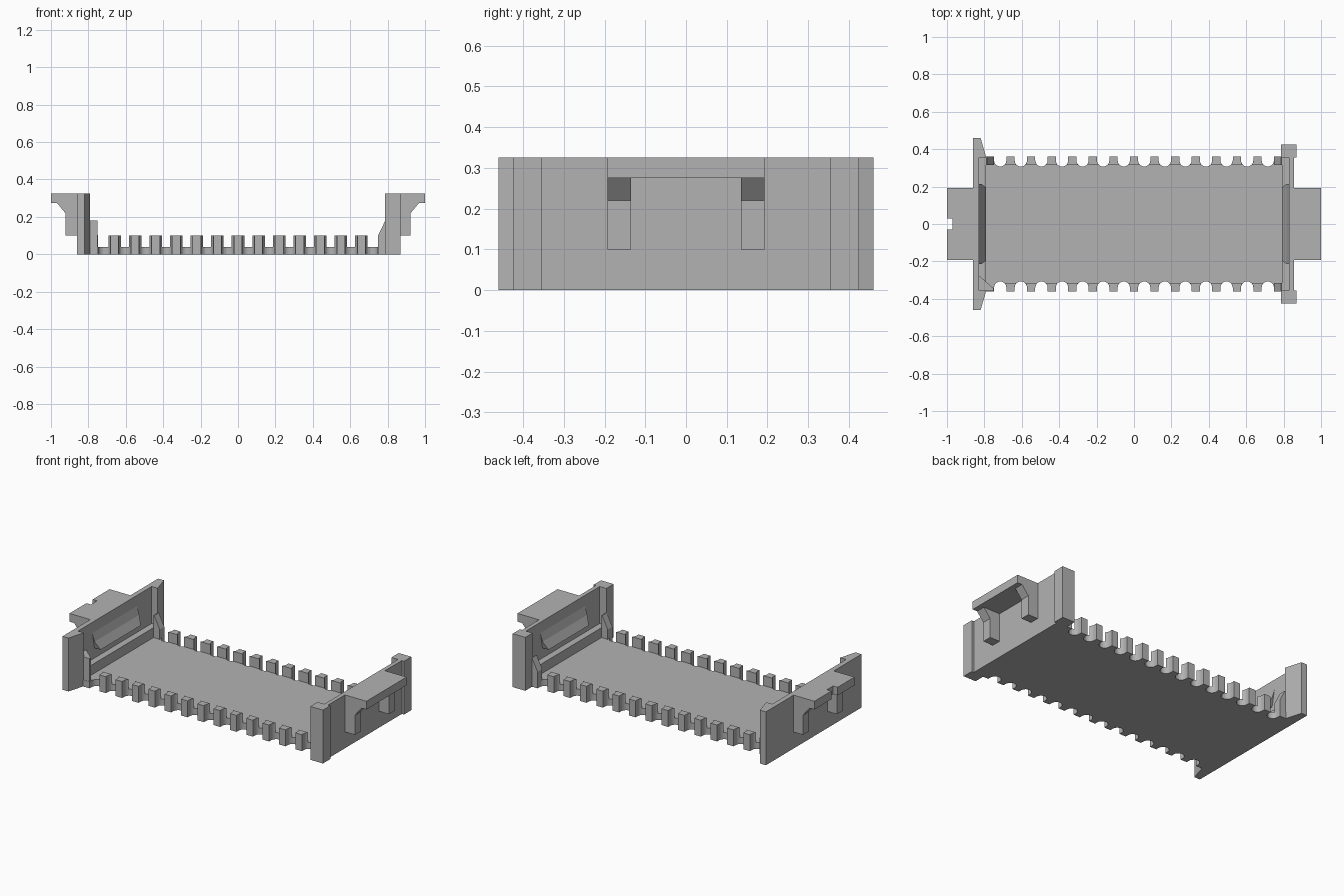
import bpy, bmesh, math
from mathutils import Vector

if "Cube" in bpy.data.objects:
    bpy.data.objects.remove(bpy.data.objects["Cube"])

grey = bpy.data.materials.new("plain grey")
grey.use_nodes = True
grey.diffuse_color = (0.45, 0.45, 0.45, 1)
grey.node_tree.nodes["Principled BSDF"].inputs["Base Color"].default_value = (0.45, 0.45, 0.45, 1)


def prism(name, pts, lo, hi, axis="z"):
    """Extrude an outline: (x, y) along z, or (x, z) along y."""
    bm = bmesh.new()
    place = (lambda a, b: (a, b, lo)) if axis == "z" else (lambda a, b: (a, lo, b))
    face = bm.faces.new([bm.verts.new(place(a, b)) for a, b in pts])
    ext = bmesh.ops.extrude_face_region(bm, geom=[face])
    step = Vector((0, 0, hi - lo)) if axis == "z" else Vector((0, hi - lo, 0))
    bmesh.ops.translate(bm, vec=step, verts=[v for v in ext["geom"] if isinstance(v, bmesh.types.BMVert)])
    bmesh.ops.recalc_face_normals(bm, faces=bm.faces)
    mesh = bpy.data.meshes.new(name)
    bm.to_mesh(mesh)
    bm.free()
    mesh.materials.append(grey)
    ob = bpy.data.objects.new(name, mesh)
    bpy.context.collection.objects.link(ob)
    return ob


def rect(x0, x1, y0, y1):
    return [(x0, y0), (x1, y0), (x1, y1), (x0, y1)]


PITCH, R, CY = 0.11, 0.033, 0.34      # notch spacing, radius, centre
RIM, EDGE = 0.315, 0.36               # inner and outer side of the teeth
FLOOR, TOOTH, TOP = 0.04, 0.10, 0.325


def notch(cx, a0, a1, n=10):
    """Arc of a rounded notch that opens outward."""
    return [(cx + R * math.cos(a0 + (a1 - a0) * i / n), CY + R * math.sin(a0 + (a1 - a0) * i / n))
            for i in range(n + 1)]


# Floor plate with scalloped long edges
edge = [(-0.83, EDGE)]
for k in range(-7, 7):
    cx = (k + 0.5) * PITCH
    edge += [(cx - R, EDGE)] + notch(cx, math.pi, 2 * math.pi) + [(cx + R, EDGE)]
edge.append((0.83, EDGE))
prism("floor_plate", edge + [(x, -y) for x, y in reversed(edge)], 0, FLOOR)

# Teeth between the notches, on both long sides
low = -math.asin((CY - RIM) / R)
for side, label in ((1, "back"), (-1, "front")):
    for k in range(-6, 7):
        left = notch((k - 0.5) * PITCH, low, 0, 5)
        right = notch((k + 0.5) * PITCH, math.pi, math.pi - low, 5)
        outline = left + [(left[-1][0], EDGE), (right[0][0], EDGE)] + right
        prism(f"{label}_tooth", [(x + 0, side * y) for x, y in outline], 0.0, TOOTH)

# Right (-x) end wall with flared ends
half = [(-0.83, 0.355), (-0.79, 0.355), (-0.82, 0.46), (-0.86, 0.46)]
prism("right_wall", half + [(x, -y) for x, y in reversed(half)], 0, TOP)

# Left (+x) end wall with square ears
half = [(0.83, 0.355), (0.785, 0.355), (0.785, 0.425), (0.87, 0.425), (0.87, 0.355), (0.855, 0.355)]
prism("left_wall", half + [(x, -y) for x, y in reversed(half)], 0, TOP)

# Parts found at both ends
for s, label in ((-1, "right"), (1, "left")):
    def flip(pts):
        return [(s * x, z) for x, z in pts]

    # Low ledge inside the wall, and sloped latch above it
    prism(f"{label}_ledge", flip(rect(0.79, 0.835, -0.356, 0.356)), 0, TOOTH)
    latch = prism(f"{label}_latch", flip([(0.835, 0.26), (0.83, 0.26), (0.816, 0.21), (0.79, 0.16), (0.835, 0.16)]),
                  -0.215, 0.215, "y")
    for v in latch.data.vertices:
        if v.co.z < 0.2:
            v.co.y *= 0.9

    # Corner gussets
    gusset = [(0.79, 0), (0.748, 0), (0.748, TOOTH), (0.785, 0.175), (0.79, 0.175)]
    for t, where in ((-1, "front"), (1, "back")):
        if (s, t) != (-1, -1):
            prism(f"{label}_{where}_gusset", flip(gusset), t * RIM, t * EDGE, "y")

    # Brackets under the outer tab
    bracket = [(0.85, 0.10), (0.923, 0.10), (0.923, 0.22), (0.97, 0.277), (0.85, 0.277)]
    for t, where in ((-1, "front"), (1, "back")):
        prism(f"{label}_{where}_bracket", flip(bracket), t * 0.135, t * 0.193, "y")

# Diagonal post in the marked corner
prism("corner_post", [(-0.835, -0.27), (-0.835, -0.358), (-0.75, -0.358), (-0.75, -0.345)], 0, 0.18)

# Outer tabs, the right one notched
prism("left_tab", rect(0.85, 1.0, -0.193, 0.193), 0.275, TOP)
prism("right_tab", [(-0.85, -0.193), (-0.85, 0.193), (-1, 0.193), (-1, 0.03),
                    (-0.97, 0.03), (-0.97, -0.03), (-1, -0.03), (-1, -0.193)], 0.275, TOP)
